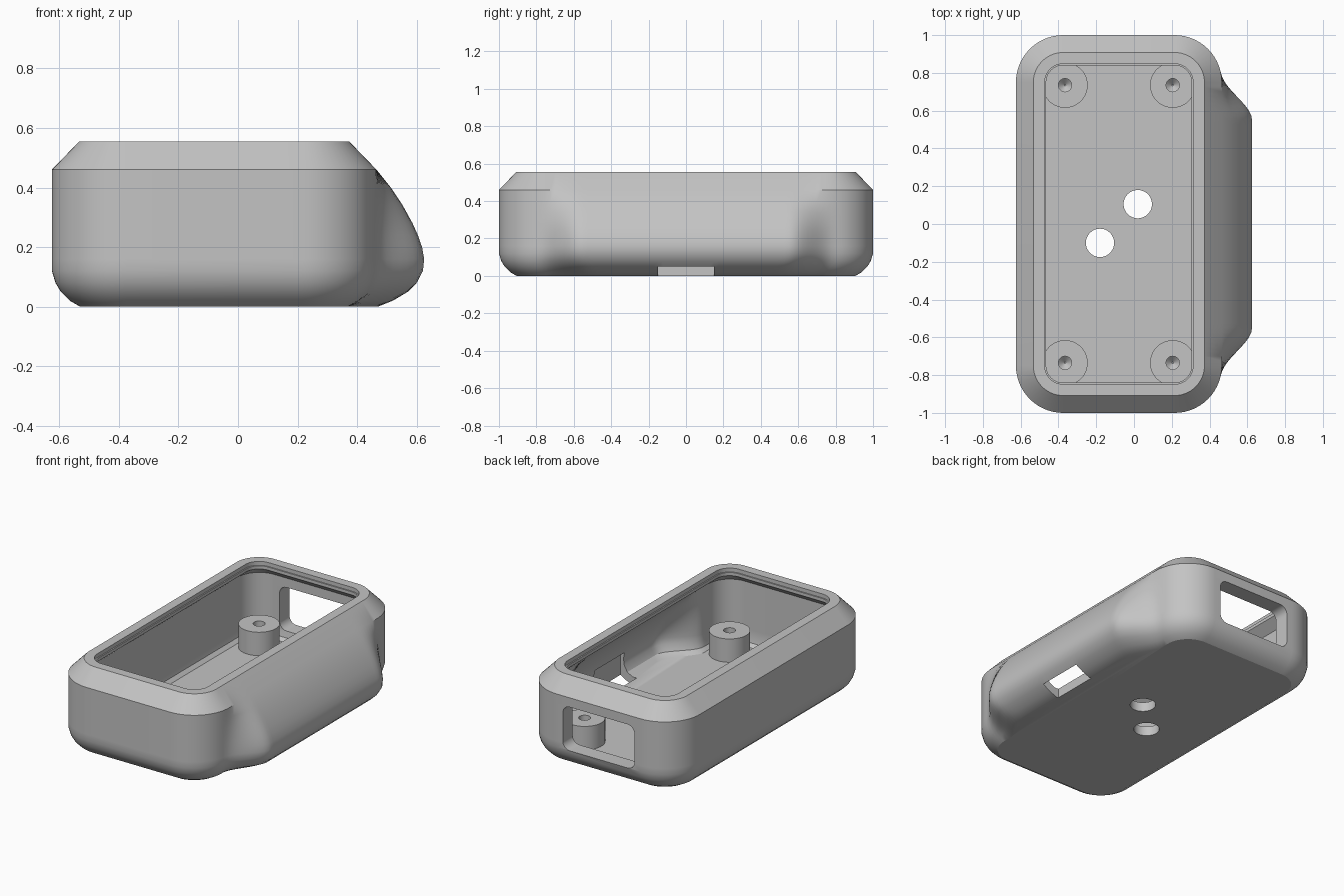
import bpy, bmesh, math
from mathutils import Matrix, Vector

old = bpy.data.objects.get("Cube")
if old:
    bpy.data.objects.remove(old, do_unlink=True)

GREY = (0.55, 0.55, 0.55, 1)
mat = bpy.data.materials.new("plain grey")
mat.use_nodes = True
mat.diffuse_color = GREY
mat.node_tree.nodes["Principled BSDF"].inputs["Base Color"].default_value = GREY

CX, HX, HY, R = -0.08, 0.545, 1.0, 0.25   # body centre, half sizes, corner radius
ARC, SIDE = 14, 60


def add_object(name, bm):
    bmesh.ops.recalc_face_normals(bm, faces=bm.faces[:])
    mesh = bpy.data.meshes.new(name)
    bm.to_mesh(mesh)
    bm.free()
    mesh.materials.append(mat)
    ob = bpy.data.objects.new(name, mesh)
    bpy.context.collection.objects.link(ob)
    return ob


def activate(ob):
    bpy.ops.object.select_all(action='DESELECT')
    ob.select_set(True)
    bpy.context.view_layer.objects.active = ob


def smooth(ob):
    activate(ob)
    bpy.ops.object.shade_smooth_by_angle(angle=math.radians(28))


def loft(bm, rings):
    """Join equal rings of points by quads and close both ends."""
    loops = [[bm.verts.new(p) for p in ring] for ring in rings]
    for a, b in zip(loops, loops[1:]):
        for i in range(len(a)):
            j = (i + 1) % len(a)
            bm.faces.new((a[i], a[j], b[j], b[i]))
    bm.faces.new(loops[0])
    bm.faces.new(loops[-1])


def outline(z, inset, bulge):
    """Rounded rectangle whose left side swells out by the bulge."""
    r = R - inset
    ex, ey = HX - R, HY - R
    pts = [(ex + r, -ey + 2 * ey * i / SIDE) for i in range(1, SIDE)]
    for k, (sx, sy) in enumerate([(1, 1), (-1, 1), (-1, -1), (1, -1)]):
        for i in range(ARC + 1):
            a = math.pi / 2 * (k + i / ARC)
            pts.append((sx * ex + r * math.cos(a), sy * ey + r * math.sin(a)))
    ring = []
    for x, y in pts:
        t = min(max((0.8 - inset - abs(y)) / 0.25, 0), 1)
        swell = bulge * t * t * (3 - 2 * t) if x > 0 else 0
        ring.append((CX + x + swell, y, z))
    return ring


# Case shell: height, inset and bulge going up the outside, then down the inside
outside = [(0, 0.095, 0.10), (0.02, 0.06, 0.115), (0.05, 0.03, 0.135),
           (0.08, 0.012, 0.147), (0.12, 0, 0.156), (0.16, 0, 0.16),
           (0.2, 0, 0.153), (0.24, 0, 0.139), (0.28, 0, 0.121),
           (0.34, 0, 0.088), (0.4, 0, 0.048), (0.46, 0, 0)]
rim = [(0.555, 0.092, 0), (0.555, 0.152, 0), (0.53, 0.152, 0),
       (0.53, 0.16, 0), (0.51, 0.16, 0)]
inside = [(z, 0.1, b * 1.15) for z, _, b in reversed(outside) if z > 0.1]
inside += [(0.08, 0.108, 0.165), (0.06, 0.13, 0.15)]
bm = bmesh.new()
loft(bm, [outline(*level) for level in outside + rim + inside])
case = add_object("case_shell", bm)


def box(name, lo, hi, radius=0):
    bm = bmesh.new()
    lo, hi = Vector(lo), Vector(hi)
    size = Matrix.Diagonal((*(hi - lo), 1))
    bmesh.ops.create_cube(bm, size=1, matrix=Matrix.Translation((lo + hi) / 2) @ size)
    if radius:
        edges = [e for e in bm.edges
                 if abs(e.verts[0].co.y - e.verts[1].co.y) > 0.01]
        bmesh.ops.bevel(bm, geom=edges, offset=radius, segments=6,
                        profile=0.5, affect='EDGES')
    return add_object(name, bm)


def drill(name, x, y, radius):
    bm = bmesh.new()
    bmesh.ops.create_cone(bm, cap_ends=True, segments=48, radius1=radius, radius2=radius,
                          depth=0.4, matrix=Matrix.Translation((x, y, 0)))
    return add_object(name, bm)


# Openings: back window, slot under the bulge, two floor holes
cutters = [
    box("window_cutter", (-0.335, 0.8, 0.12), (0.175, 1.1, 0.40), 0.05),
    box("slot_cutter", (0.455, -0.15, -0.1), (0.57, 0.15, 0.2)),
    drill("floor_hole_cutter_front", -0.18, -0.1, 0.075),
    drill("floor_hole_cutter_back", 0.02, 0.105, 0.075),
]
activate(case)
for cutter in cutters:
    cutter.hide_render = True
    mod = case.modifiers.new("opening", 'BOOLEAN')
    mod.operation = 'DIFFERENCE'
    mod.solver = 'EXACT'
    mod.object = cutter
    bpy.ops.object.modifier_apply(modifier=mod.name)
for cutter in cutters:
    bpy.data.objects.remove(cutter, do_unlink=True)
smooth(case)

# Screw posts with blind holes
profile = [(0.12, 0.04), (0.12, 0.21), (0.035, 0.21), (0.035, 0.11), (0.004, 0.08)]
for side, sx in (("left", 1), ("right", -1)):
    for end, sy in (("back", 1), ("front", -1)):
        x, y = CX + sx * 0.285, sy * 0.735
        bm = bmesh.new()
        loft(bm, [[(x + r * math.cos(i * math.tau / 48),
                    y + r * math.sin(i * math.tau / 48), z) for i in range(48)]
                  for r, z in profile])
        smooth(add_object(f"screw_post_{end}_{side}", bm))
